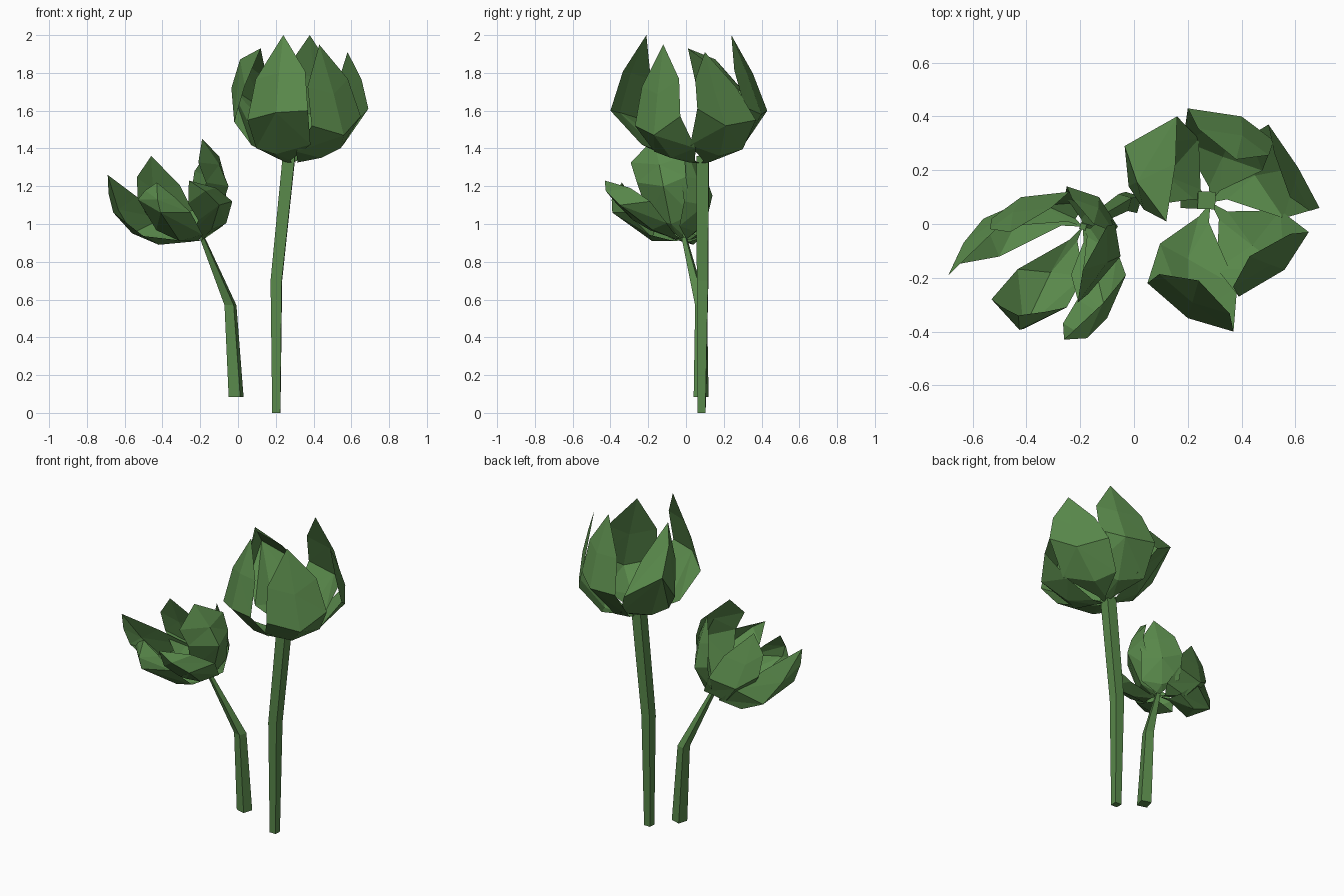
import bpy, math
from mathutils import Vector as V

if "Cube" in bpy.data.objects:
    bpy.data.objects.remove(bpy.data.objects["Cube"])

green = bpy.data.materials.new("leaf_green")
green.diffuse_color = (0.1, 0.25, 0.07, 1)
green.use_nodes = True
green.node_tree.nodes["Principled BSDF"].inputs["Base Color"].default_value = green.diffuse_color


def make(name, verts, faces):
    me = bpy.data.meshes.new(name)
    me.from_pydata([tuple(v) for v in verts], [], faces)
    me.materials.append(green)
    ob = bpy.data.objects.new(name, me)
    bpy.context.collection.objects.link(ob)
    return ob


def stem(name, rings, sides, turn):
    # tapered, bent tube: rings hold centre and radius
    verts, faces = [], []
    for x, y, z, r in rings:
        for i in range(sides):
            a = turn + 2 * math.pi * i / sides
            verts.append((x + r * math.cos(a), y + r * math.sin(a), z))
    for k in range(len(rings) - 1):
        for i in range(sides):
            j = (i + 1) % sides
            a, b = k * sides, (k + 1) * sides
            faces.append((a + i, a + j, b + j, b + i))
    faces.append(tuple(range(sides))[::-1])
    faces.append(tuple(range((len(rings) - 1) * sides, len(rings) * sides)))
    make(name, verts, faces)


def petal(name, base, floor, keel, left, belly, right, tip, flare=0.16):
    # cupped petal: narrow claw, wide floor row, widest row, upper row, pointed tip
    B, K, L, C, R, T = map(V, (base, keel, left, belly, right, tip))
    across = (R - L).normalized()

    def low(e, s):
        p = B.lerp(e, 0.6) + across * s * floor
        p.z = p.z * 0.4 + K.z * 0.6
        return p

    bulge = C - (L + R) / 2
    neck = B.lerp(K, 0.3)
    verts = [B, neck - across * floor * 0.4, neck + across * floor * 0.4,
             low(L, -1), K, low(R, 1), L, C, R,
             L.lerp(T, 0.5) + (L - R) * flare,
             C.lerp(T, 0.5) + bulge * 0.3,
             R.lerp(T, 0.5) + (R - L) * flare, T]
    faces = [(0, 2, 1), (1, 4, 3), (1, 2, 4), (2, 5, 4)]
    for a in (3, 6):
        b = a + 3
        faces += [(a, a + 1, b + 1), (a, b + 1, b),
                  (a + 1, a + 2, b + 1), (a + 2, b + 2, b + 1)]
    faces += [(9, 10, 12), (10, 11, 12)]
    make(name, verts, faces)


# stems
stem("tall_stem", [(0.203, 0.082, 0, 0.03), (0.203, 0.088, 0.7, 0.042),
                   (0.27, 0.088, 1.36, 0.046)], 4, 0.75)
stem("short_stem", [(-0.01, 0.08, 0.085, 0.045), (-0.04, 0.08, 0.57, 0.036),
                    (-0.19, -0.01, 0.93, 0.016)], 4, 0.5)

# petals: keel, left, belly, right, tip (and optional flare)
tall = {
    "front": [(.2, -.13, 1.37), (.05, -.22, 1.55), (.2, -.35, 1.59), (.37, -.4, 1.6), (.24, -.21, 2)],
    "front_right": [(.44, -.08, 1.35), (.39, -.27, 1.52), (.56, -.17, 1.47), (.65, -.03, 1.57), (.43, -.12, 1.95)],
    "back_right": [(.45, .18, 1.36), (.69, .06, 1.61), (.61, .21, 1.52), (.5, .37, 1.55), (.58, .1, 1.91), .1],
    "back": [(.33, .25, 1.38), (.52, .31, 1.62), (.4, .4, 1.58), (.2, .43, 1.6), (.38, .24, 2)],
    "left": [(.12, .18, 1.4), (-.02, .14, 1.54), (-.035, .29, 1.72), (.16, .4, 1.59), (.12, .01, 1.93), .08],
}
short = {
    "front": [(-.31, -.18, .91), (-.53, -.28, 1.13), (-.41, -.39, 1.06), (-.25, -.31, 1.06), (-.43, -.34, 1.22), .04],
    "front_right": [(-.14, -.18, .97), (-.21, -.28, 1.02), (-.1, -.35, 1.1), (-.03, -.19, 1.12), (-.26, -.43, 1.23)],
    "right": [(-.12, -.08, 1.0), (-.17, -.26, 1.22), (-.05, -.12, 1.2), (-.07, -.0, 1.25), (-.19, -.17, 1.45), .3],
    "back": [(-.17, .05, .96), (-.06, -.01, 1.12), (-.13, .1, 1.1), (-.25, .14, 1.15), (-.15, .0, 1.4)],
    "back_left": [(-.33, .07, .93), (-.24, .12, 1.07), (-.42, .1, 1.04), (-.53, .02, 1.12), (-.46, -.03, 1.36), .14],
    "left": [(-.42, .04, .89), (-.4, .09, 1.03), (-.56, .02, .95), (-.66, -.15, 1.06), (-.69, -.19, 1.26), .04],
}
for side, pts in tall.items():
    petal("tall_petal_" + side, (.285, .08, 1.32), 0.055, *pts)
for side, pts in short.items():
    petal("short_petal_" + side, (-.19, -.01, .915), 0.04, *pts)
